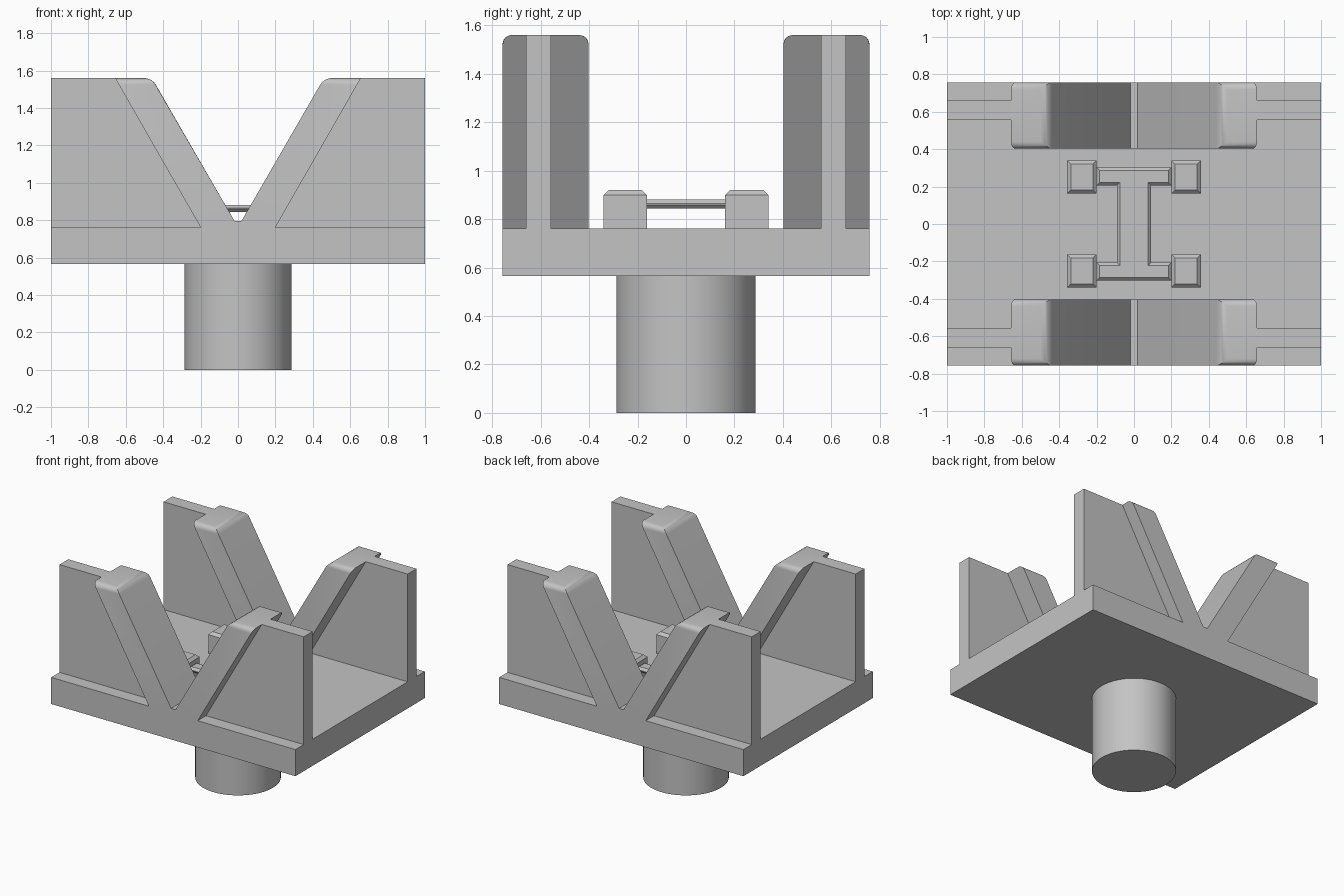
import bpy, bmesh
from mathutils import Vector

cube = bpy.data.objects.get("Cube")
if cube:
    bpy.data.objects.remove(cube, do_unlink=True)

grey = bpy.data.materials.new("light grey")
grey.use_nodes = True
colour = (0.55, 0.55, 0.55, 1)
grey.diffuse_color = colour
grey.node_tree.nodes["Principled BSDF"].inputs["Base Color"].default_value = colour

W, D = 1.0, 0.757                 # half width and half depth of the plate
BOTTOM, DECK, TOP = 0.565, 0.762, 1.56


def finish(name, bm, smooth=False):
    bmesh.ops.recalc_face_normals(bm, faces=bm.faces[:])
    mesh = bpy.data.meshes.new(name)
    bm.to_mesh(mesh)
    bm.free()
    mesh.materials.append(grey)
    ob = bpy.data.objects.new(name, mesh)
    bpy.context.collection.objects.link(ob)
    if smooth:
        bpy.ops.object.select_all(action='DESELECT')
        ob.select_set(True)
        bpy.context.view_layer.objects.active = ob
        bpy.ops.object.shade_smooth_by_angle(angle=0.6)
    return ob


def prism(points, direction):
    """Extrude a planar outline along a direction."""
    bm = bmesh.new()
    face = bm.faces.new([bm.verts.new(p) for p in points])
    ext = bmesh.ops.extrude_face_region(bm, geom=[face])
    moved = [v for v in ext["geom"] if isinstance(v, bmesh.types.BMVert)]
    bmesh.ops.translate(bm, verts=moved, vec=Vector(direction))
    bmesh.ops.recalc_face_normals(bm, faces=bm.faces[:])
    return bm


def box(x0, x1, y0, y1, z0, z1):
    return prism([(x0, y0, z0), (x1, y0, z0), (x1, y1, z0), (x0, y1, z0)],
                 (0, 0, z1 - z0))


def bevel(bm, rule, offset, segments=1):
    edges = [e for e in bm.edges if rule(*[v.co for v in e.verts])]
    bmesh.ops.bevel(bm, geom=edges, offset=offset, segments=segments,
                    profile=0.5, affect='EDGES', clamp_overlap=True)


# Mounting post and base plate
bm = bmesh.new()
bmesh.ops.create_cone(bm, cap_ends=True, segments=64, radius1=0.287,
                      radius2=0.287, depth=BOTTOM)
bmesh.ops.translate(bm, verts=bm.verts[:], vec=(0, 0, BOTTOM / 2))
finish("mounting_post", bm, True)
finish("base_plate", box(-W, W, -D, D, BOTTOM, DECK))

# V-shaped cradles with thin side webs
half = [(0.018, 0.795), (0.46, TOP), (0.657, TOP), (0.2, DECK)]
v_profile = half + [(-x, z) for x, z in reversed(half)]
web_profile = [(0.2, DECK), (W, DECK), (W, TOP), (0.657, TOP)]


def rounded_top(a, b):
    on_top = min(a.z, b.z) > TOP - 0.001
    outer = min(abs(a.x), abs(b.x)) > 0.65
    return on_top and not outer


for end, y0, web_y in (("front", -D, -0.66), ("back", 0.403, 0.557)):
    bm = prism([(x, y0, z) for x, z in v_profile], (0, D - 0.403, 0))
    bevel(bm, rounded_top, 0.038, 6)
    finish(end + "_v_cradle", bm, True)
    for side, s in (("left", 1), ("right", -1)):
        finish(f"{end}_{side}_web",
               prism([(s * x, web_y, z) for x, z in web_profile], (0, 0.103, 0)))

# Four chamfered corner blocks around the middle
for end, sy in (("front", -1), ("back", 1)):
    for side, sx in (("left", 1), ("right", -1)):
        xs = sorted((sx * 0.2, sx * 0.357))
        ys = sorted((sy * 0.162, sy * 0.34))
        bm = box(*xs, *ys, DECK, 0.92)
        bevel(bm, lambda a, b: min(a.z, b.z) > 0.919, 0.02)
        finish(f"{end}_{side}_block", bm)

# Raised I-shaped bridge with chamfered rims
quarter = [(0.2, 0.302), (0.2, 0.205), (0.092, 0.205)]
right_side = quarter + [(x, -y) for x, y in reversed(quarter)]
outline = right_side + [(-x, -y) for x, y in right_side]
bm = prism([(x, y, 0.843) for x, y in outline], (0, 0, 0.038))
bevel(bm, lambda a, b: abs(a.z - b.z) < 0.001, 0.016)
finish("bridge", bm)
